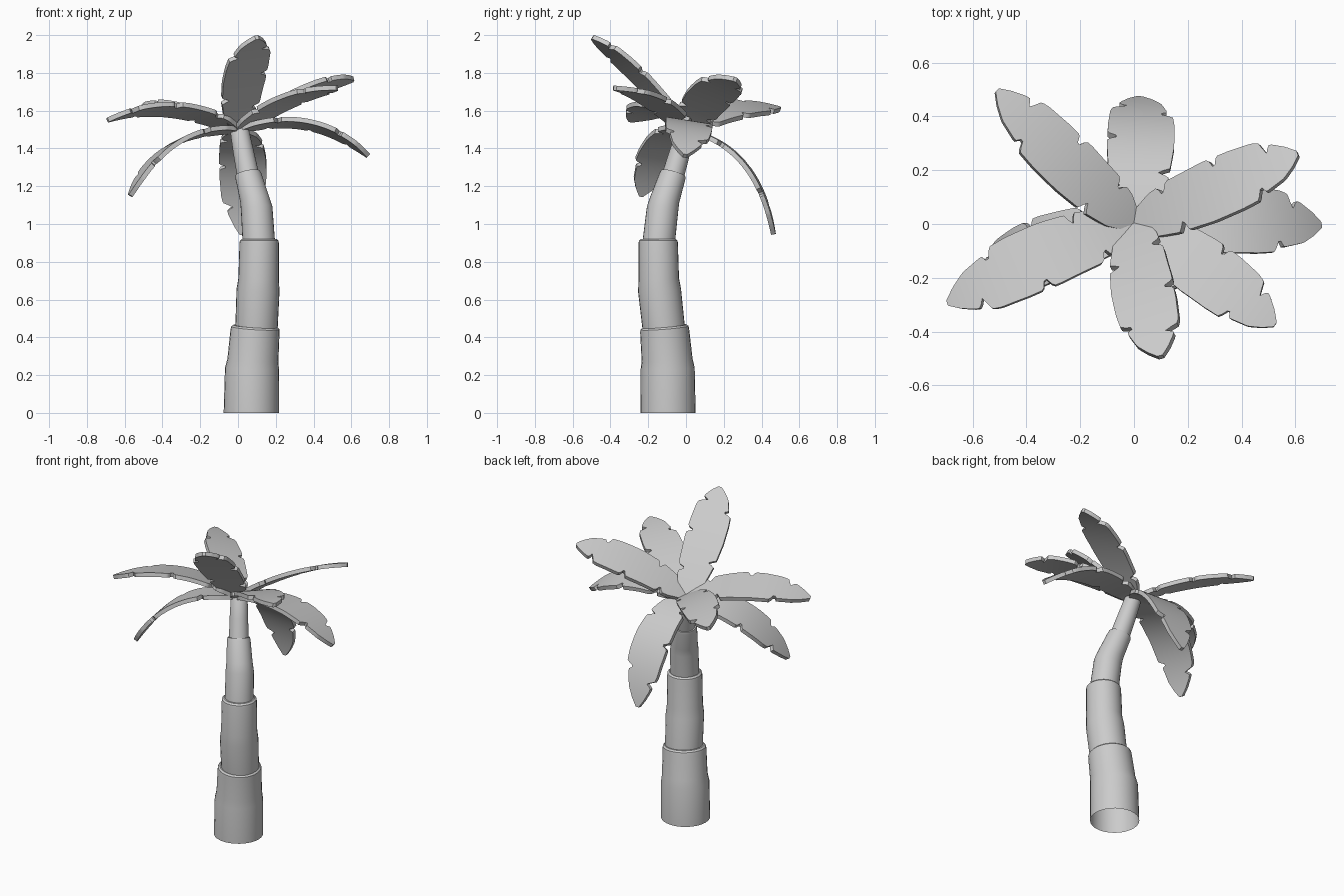
import bpy, bmesh, math
from mathutils import Vector

if "Cube" in bpy.data.objects:
    bpy.data.objects.remove(bpy.data.objects["Cube"])

SIDES = 28


def finish(name, bm, angle=35):
    bmesh.ops.recalc_face_normals(bm, faces=bm.faces)
    me = bpy.data.meshes.new(name)
    bm.to_mesh(me)
    bm.free()
    ob = bpy.data.objects.new(name, me)
    bpy.context.collection.objects.link(ob)
    bpy.ops.object.select_all(action='DESELECT')
    ob.select_set(True)
    bpy.context.view_layer.objects.active = ob
    bpy.ops.object.shade_smooth_by_angle(angle=math.radians(angle))
    return ob


def trunk_piece(name, rings):
    # each ring: x, y, z, radius, lean in x, lean in y; open at the bottom
    bm = bmesh.new()
    loops = []
    for x, y, z, r, lx, ly in rings:
        n = Vector((lx, ly, 1)).normalized()
        u = (Vector((1, 0, 0)) - n * n.x).normalized()
        v = n.cross(u)
        c = Vector((x, y, z))
        loops.append([bm.verts.new(c + r * (u * math.cos(a) + v * math.sin(a)))
                      for a in (2 * math.pi * i / SIDES for i in range(SIDES))])
    for lo, hi in zip(loops, loops[1:]):
        for i in range(SIDES):
            j = (i + 1) % SIDES
            bm.faces.new((lo[i], lo[j], hi[j], hi[i]))
    bm.faces.new(loops[-1])
    return finish(name, bm)


# Trunk: four stacked, tapering, leaning sleeves
trunk_piece("trunk_base", [
    (0.07, -0.095, 0, 0.146, 0, 0), (0.074, -0.097, 0.235, 0.143, 0.03, -0.03),
    (0.079, -0.1, 0.28, 0.135, 0.06, -0.05), (0.09, -0.113, 0.435, 0.13, 0.06, -0.08),
    (0.092, -0.114, 0.45, 0.128, 0.06, -0.08), (0.093, -0.115, 0.459, 0.118, 0.06, -0.08)])
trunk_piece("trunk_lower", [
    (0.097, -0.116, 0.43, 0.112, 0.08, -0.1), (0.106, -0.14, 0.65, 0.114, 0.05, -0.06),
    (0.109, -0.144, 0.71, 0.107, 0.03, -0.03), (0.112, -0.147, 0.9, 0.104, 0, 0),
    (0.112, -0.147, 0.912, 0.102, 0, 0), (0.112, -0.147, 0.921, 0.092, 0, 0)])
trunk_piece("trunk_middle", [
    (0.111, -0.146, 0.89, 0.086, -0.05, 0.05), (0.099, -0.124, 1.08, 0.084, -0.15, 0.18),
    (0.089, -0.112, 1.13, 0.078, -0.18, 0.25), (0.055, -0.071, 1.255, 0.07, -0.2, 0.28),
    (0.052, -0.067, 1.268, 0.066, -0.2, 0.28)])
trunk_piece("trunk_upper", [
    (0.056, -0.072, 1.245, 0.059, -0.22, 0.3), (0.03, -0.034, 1.375, 0.055, -0.2, 0.28),
    (0.01, -0.002, 1.485, 0.05, -0.15, 0.25), (0.008, 0, 1.497, 0.044, -0.15, 0.25)])

# Frond outline: half width along the length, with torn notches on each side
WIDTH = [(0, 0.02), (0.04, 0.055), (0.12, 0.09), (0.25, 0.112), (0.45, 0.125),
         (0.62, 0.124), (0.76, 0.115), (0.88, 0.088), (0.95, 0.05), (1, 0.012)]
NOTCH = {1: [0.2, 0.52, 0.83], -1: [0.28, 0.74]}


def half_width(t, side):
    for (a, wa), (b, wb) in zip(WIDTH, WIDTH[1:]):
        if t <= b:
            w = wa + (wb - wa) * (t - a) / (b - a)
            break
    for n in NOTCH[side]:
        w -= 0.045 * max(0, 1 - abs(t - n) / 0.026)
    if t > NOTCH[side][-1]:
        w *= 0.86
    return max(w, 0.008)


def frond(name, mid, tip, roll, flip=1, scale=1.0):
    base, mid, tip = Vector((0, 0, 1.495)), Vector(mid), Vector(tip)
    ctrl = 2 * mid - (base + tip) / 2
    d = tip - base
    left = Vector((-d.y, d.x, 0)).normalized()
    roll = math.radians(roll)
    bm = bmesh.new()
    rows = []
    n = 72
    for i in range(n + 1):
        t = i / n
        p = base * (1 - t) ** 2 + ctrl * 2 * t * (1 - t) + tip * t * t
        tan = ((ctrl - base) * (1 - t) + (tip - ctrl) * t).normalized()
        up = tan.cross(left)
        across = left * math.cos(roll) + up * math.sin(roll)
        wl, wr = (half_width(t, s * flip) * scale for s in (1, -1))
        rows.append([bm.verts.new(p + across * o)
                     for o in (-wr, -wr / 2, 0, wl / 2, wl)])
    for lo, hi in zip(rows, rows[1:]):
        for k in range(4):
            bm.faces.new((lo[k + 1], lo[k], hi[k], hi[k + 1]))
    ob = finish(name, bm)
    m = ob.modifiers.new("thickness", 'SOLIDIFY')
    m.thickness = 0.025
    m.offset = 0
    bpy.ops.object.modifier_apply(modifier="thickness")
    bpy.ops.object.shade_smooth_by_angle(angle=math.radians(35))


# Crown: mid point and tip of each frond, sideways roll in degrees
FRONDS = [
    ("frond_front_raised", (0.035, -0.255, 1.785), (0.1, -0.495, 1.988), 10, 1, 0.95),
    ("frond_front_right", (0.27, -0.175, 1.655), (0.525, -0.375, 1.72), -4, 1, 0.93),
    ("frond_right_drooping", (0.37, 0.015, 1.525), (0.69, -0.005, 1.36), -9, 1, 1.0),
    ("frond_right_raised", (0.31, 0.13, 1.68), (0.61, 0.26, 1.765), -22, 1, 0.95),
    ("frond_back_drooping", (0.025, 0.305, 1.32), (0.02, 0.463, 0.945), 0, 1, 1.0),
    ("frond_back_left", (-0.25, 0.23, 1.6), (-0.51, 0.495, 1.61), 18, -1, 0.88),
    ("frond_left_upper", (-0.35, -0.125, 1.605), (-0.69, -0.295, 1.55), 13, 1, 0.98),
    ("frond_left_drooping", (-0.34, -0.1, 1.42), (-0.57, -0.24, 1.15), 10, -1, 1.0),
]
for f in FRONDS:
    frond(*f)
